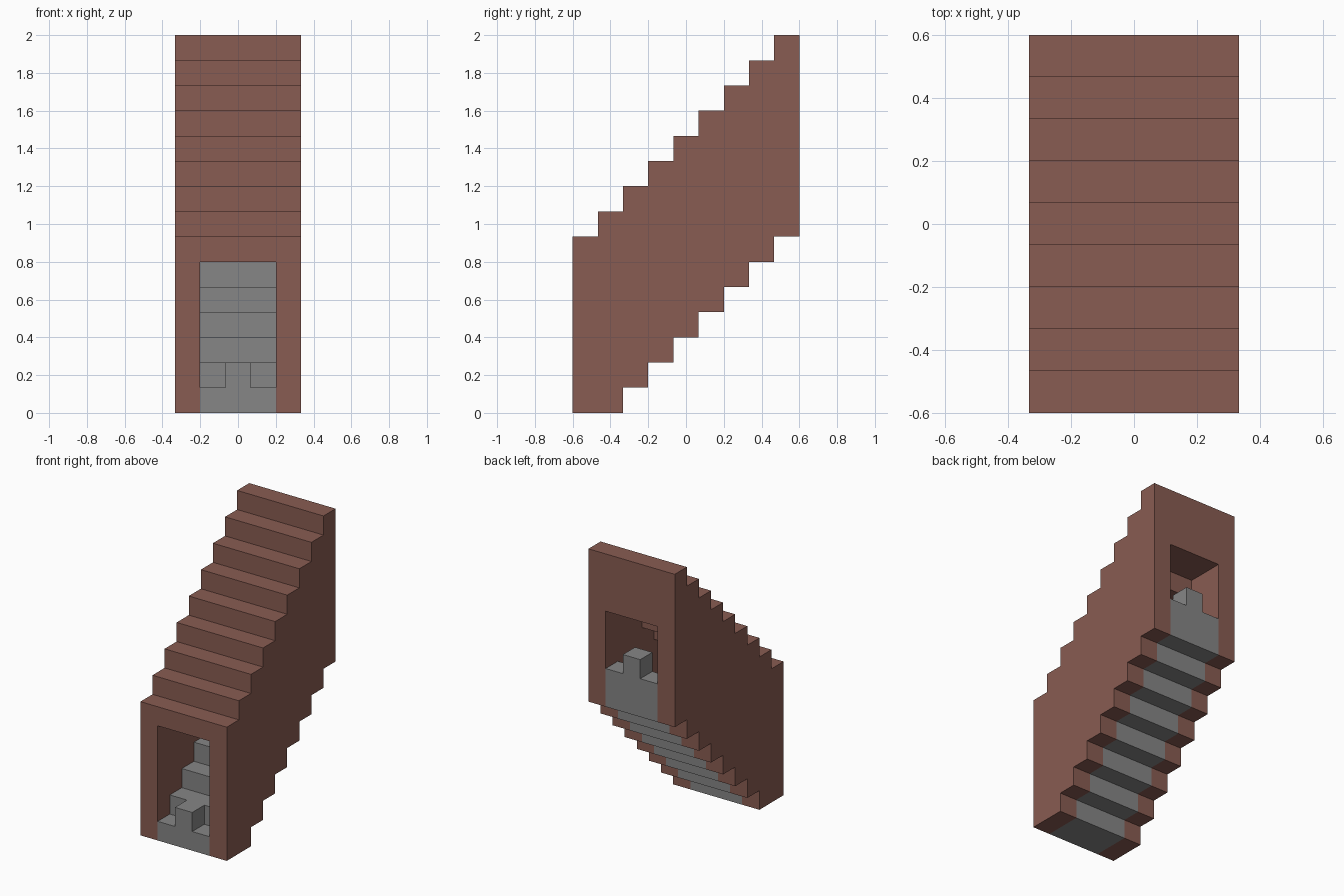
import bpy
import bmesh

cube = bpy.data.objects.get("Cube")
if cube:
    bpy.data.objects.remove(cube, do_unlink=True)

U = 2 / 15      # one block
STEPS = 9       # number of steps from front to back


def material(name, rgb):
    mat = bpy.data.materials.new(name)
    mat.use_nodes = True
    mat.diffuse_color = (*rgb, 1)
    mat.node_tree.nodes["Principled BSDF"].inputs["Base Color"].default_value = (*rgb, 1)
    return mat


brown = material("clay brown", (0.25, 0.107, 0.084))
grey = material("stone grey", (0.24, 0.24, 0.24))


def stepped_prism(name, columns, low, high, half_width, mat):
    """Extrude along x a profile with a floor and a top height for each column."""
    top, bottom = [], []
    for i in columns:
        top += [(i, high(i)), (i + 1, high(i))]
        bottom += [(i, low(i)), (i + 1, low(i))]
    outline = []
    for p in bottom + top[::-1]:
        if not outline or p != outline[-1]:
            outline.append(p)
    bm = bmesh.new()
    verts = [bm.verts.new((-half_width * U, (y - STEPS / 2) * U, z * U)) for y, z in outline]
    face = bm.faces.new(verts)
    side = bmesh.ops.extrude_face_region(bm, geom=[face])
    moved = [g for g in side["geom"] if isinstance(g, bmesh.types.BMVert)]
    bmesh.ops.translate(bm, verts=moved, vec=(2 * half_width * U, 0, 0))
    # merge the collinear points along flat stretches
    bmesh.ops.dissolve_limit(bm, angle_limit=0.01, verts=bm.verts, edges=bm.edges)
    bmesh.ops.recalc_face_normals(bm, faces=bm.faces)
    mesh = bpy.data.meshes.new(name)
    bm.to_mesh(mesh)
    bm.free()
    mesh.materials.append(mat)
    obj = bpy.data.objects.new(name, mesh)
    bpy.context.collection.objects.link(obj)
    return obj


def combine(obj, other, operation):
    """Apply a boolean and remove the helper object."""
    mod = obj.modifiers.new("combine", 'BOOLEAN')
    mod.operation = operation
    mod.solver = 'EXACT'
    mod.object = other
    other.hide_render = True
    bpy.context.view_layer.objects.active = obj
    bpy.ops.object.modifier_apply(modifier=mod.name)
    bpy.data.objects.remove(other, do_unlink=True)


def underside(i):
    return max(0, i - 1)


def tread(i):
    return i + 1


def ceiling(i):
    return min(max(i + 5, 6), 12)


# Brown stair-shaped shell with the passage cut through it
shell = stepped_prism("passage_shell", range(STEPS), underside, lambda i: i + 7, 2.5, brown)
passage = stepped_prism("passage_cutter", range(-1, STEPS + 1), lambda i: -1, ceiling, 1.5, brown)
combine(shell, passage, 'DIFFERENCE')

# Grey staircase filling the bottom of the passage
stairs = stepped_prism("stone_stairs", range(STEPS), underside, tread, 1.5, grey)

# Raised centre block on the first and last step
for end in (0, STEPS - 1):
    block = stepped_prism("centre_block", [end], underside, lambda i: tread(i) + 1, 0.5, grey)
    combine(stairs, block, 'UNION')
